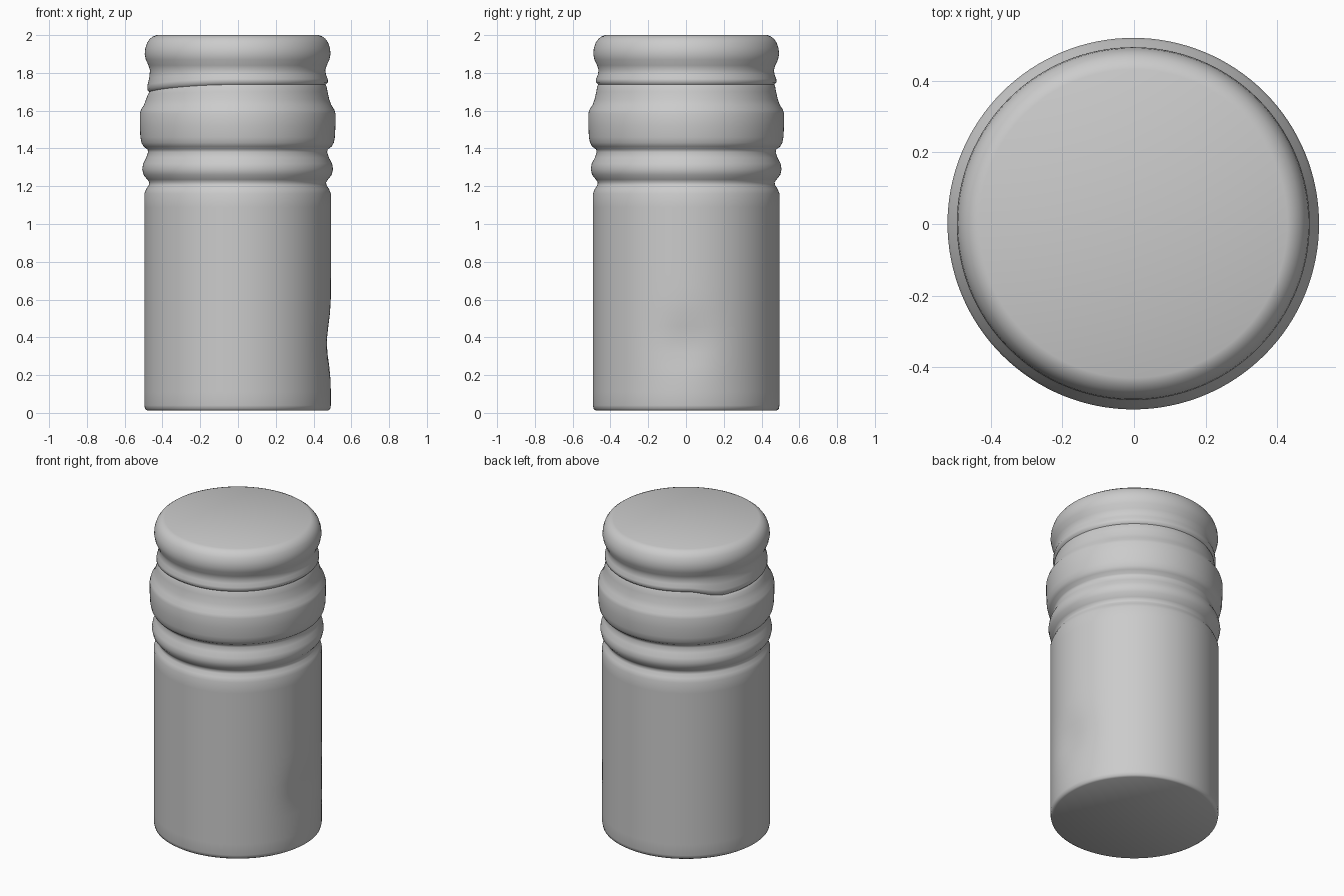
import bpy, bmesh, math

cube = bpy.data.objects.get("Cube")
if cube:
    bpy.data.objects.remove(cube, do_unlink=True)

# Single grey metal
grey = bpy.data.materials.new("grey metal")
grey.use_nodes = True
color = (0.6, 0.6, 0.6, 1)
grey.diffuse_color = color
grey.node_tree.nodes["Principled BSDF"].inputs["Base Color"].default_value = color

SEGMENTS = 128

# Body, rolled beads and crown, as (radius, height)
sleeve = [(0.478, 0.012), (0.49, 0.02), (0.494, 0.04)]
sleeve += [(0.494, 0.04 + 0.07 * i) for i in range(1, 17)]
sleeve += [(0.484, 1.185), (0.471, 1.205), (0.468, 1.22), (0.478, 1.235),
           (0.498, 1.26), (0.505, 1.29), (0.5, 1.32), (0.484, 1.35),
           (0.474, 1.38), (0.477, 1.395), (0.498, 1.41), (0.509, 1.43),
           (0.515, 1.46), (0.518, 1.52), (0.518, 1.585), (0.512, 1.605),
           (0.496, 1.63), (0.485, 1.66), (0.476, 1.7), (0.471, 1.728),
           (0.466, 1.738), (0.478, 1.75), (0.477, 1.768), (0.468, 1.79),
           (0.464, 1.815), (0.472, 1.84), (0.486, 1.87), (0.492, 1.9),
           (0.489, 1.93), (0.479, 1.96), (0.465, 1.98), (0.448, 1.993),
           (0.43, 2.0)]


def smooth(t):
    t = max(0.0, min(1.0, t))
    return t * t * (3 - 2 * t)


def surface_point(radius, height, angle):
    # Soft dent low on the left side
    bump = math.exp(-((angle / 0.3) ** 2) - ((height - 0.37) / 0.13) ** 2)
    radius -= 0.022 * bump
    # Thread line slopes downward round the right side
    turn = (-angle) % math.tau
    drop = smooth((turn - 1.6) / 1.9) * (1 - smooth((turn - 3.6) / 0.5))
    band = max(0.0, 1 - abs(height - 1.745) / 0.08)
    height -= 0.045 * drop * smooth(band)
    return (radius * math.cos(angle), radius * math.sin(angle), height)


# Revolve the profile into a closed shell
bm = bmesh.new()
rings = []
for radius, height in sleeve:
    rings.append([bm.verts.new(surface_point(radius, height, a))
                  for a in (math.tau * i / SEGMENTS - math.pi
                            for i in range(SEGMENTS))])
for low, high in zip(rings, rings[1:]):
    for i in range(SEGMENTS):
        j = (i + 1) % SEGMENTS
        bm.faces.new((low[i], low[j], high[j], high[i]))
bm.faces.new(rings[-1])
bm.faces.new(list(reversed(rings[0])))

mesh = bpy.data.meshes.new("screw_cap")
bm.to_mesh(mesh)
bm.free()
mesh.materials.append(grey)
cap = bpy.data.objects.new("screw_cap", mesh)
bpy.context.collection.objects.link(cap)
cap.location = (-0.002, 0.001, -0.0)

# Smooth shading with sharp rims
bpy.context.view_layer.objects.active = cap
cap.select_set(True)
bpy.ops.object.shade_smooth_by_angle(angle=math.radians(50))
